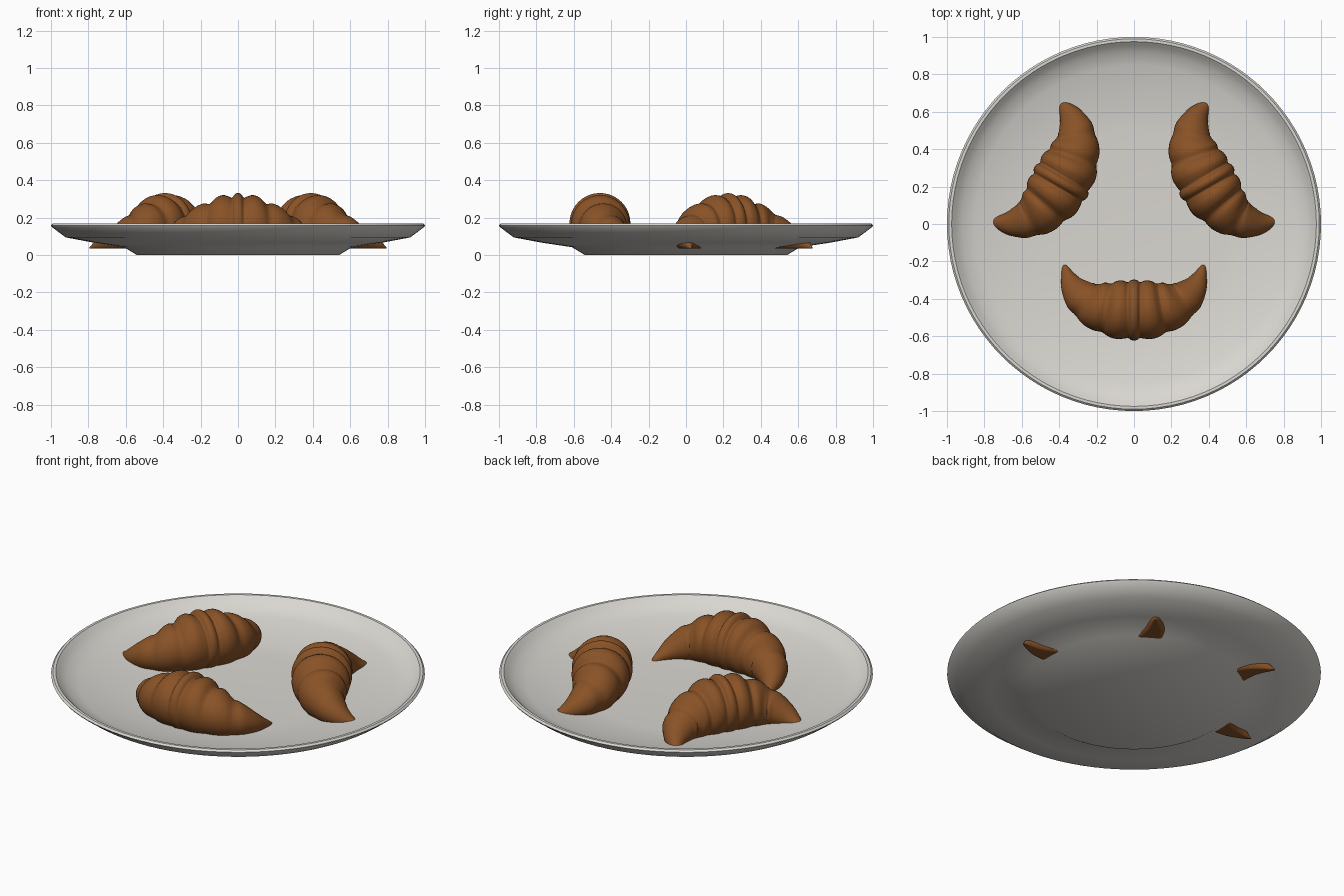
import bpy, bmesh, math
from mathutils import Vector

cube = bpy.data.objects.get("Cube")
if cube:
    bpy.data.objects.remove(cube)


def material(name, color):
    mat = bpy.data.materials.new(name)
    mat.use_nodes = True
    mat.diffuse_color = (*color, 1)
    bsdf = next(n for n in mat.node_tree.nodes if n.type == 'BSDF_PRINCIPLED')
    bsdf.inputs["Base Color"].default_value = (*color, 1)
    return mat


china = material("warm white china", (0.70, 0.68, 0.64))
pastry = material("baked brown", (0.25, 0.085, 0.02))


def loft(name, rings, mat, angle):
    """Skin closed rings; a ring with one point becomes a pole."""
    bm = bmesh.new()
    loops = [[bm.verts.new(p) for p in ring] for ring in rings]
    for a, b in zip(loops, loops[1:]):
        n = max(len(a), len(b))
        for i in range(n):
            j = (i + 1) % n
            quad = [a[i % len(a)], a[j % len(a)], b[j % len(b)], b[i % len(b)]]
            bm.faces.new(list(dict.fromkeys(quad)))
    bmesh.ops.recalc_face_normals(bm, faces=bm.faces)
    mesh = bpy.data.meshes.new(name)
    bm.to_mesh(mesh)
    bm.free()
    mesh.materials.append(mat)
    obj = bpy.data.objects.new(name, mesh)
    bpy.context.collection.objects.link(obj)
    bpy.ops.object.select_all(action='DESELECT')
    obj.select_set(True)
    bpy.context.view_layer.objects.active = obj
    bpy.ops.object.shade_smooth_by_angle(angle=math.radians(angle))
    return obj


# Plate: a turned profile of radius and height, from underside to inner floor
SIDES = 96
profile = [(0, 0), (0.54, 0), (0.61, 0.042), (0.77, 0.066), (0.92, 0.094),
           (0.96, 0.123), (0.995, 0.15), (1, 0.158), (0.99, 0.168), (0.975, 0.168),
           (0.955, 0.15), (0.92, 0.122), (0.85, 0.1), (0.72, 0.075),
           (0.6, 0.057), (0.5, 0.05), (0, 0.05)]
plate_rings = []
for r, z in profile:
    n = SIDES if r else 1
    plate_rings.append([(r * math.cos(math.tau * i / n), r * math.sin(math.tau * i / n), z)
                        for i in range(n)])
loft("plate", plate_rings, china, 40)

# Croissant half spine: position along, position across, body radius
half = [(0, 0, .163), (.018, 0, .159), (.032, 0, .149), (.05, 0, .153), (.08, .002, .157),
        (.115, .006, .15), (.14, .01, .135), (.155, .013, .131), (.185, .02, .132),
        (.22, .033, .122), (.25, .05, .104), (.265, .06, .098), (.29, .08, .092),
        (.33, .13, .065), (.355, .185, .036), (.368, .225, .018), (.375, .25, .003)]
spine = [Vector((-x, y, r)) for x, y, r in reversed(half[1:])] + [Vector(p) for p in half]


def smooth_path(pts, steps):
    """Catmull-Rom spline through the points."""
    out = []
    ext = [pts[0] * 2 - pts[1]] + pts + [pts[-1] * 2 - pts[-2]]
    for a, b, c, d in zip(ext, ext[1:], ext[2:], ext[3:]):
        for k in range(steps):
            t = k / steps
            out.append((b * 2 + (c - a) * t + (a * 2 - b * 5 + c * 4 - d) * t * t
                        + (b * 3 - a - c * 3 + d) * t ** 3) / 2)
    return out + [pts[-1]]


BASE = 0.035
path = smooth_path(spine, 3)


def croissant(name, center, turn):
    rings = []
    for i, p in enumerate(path):
        tangent = path[min(i + 1, len(path) - 1)] - path[max(i - 1, 0)]
        side = Vector((tangent.y, -tangent.x, 0)).normalized()
        r = p.z
        ring = []
        for k in range(40):
            a = math.tau * k / 40
            q = Vector((p.x, p.y, 0)) + side * r * math.cos(a)
            # flattened underside
            q.z = max(0, r * (0.82 + math.sin(a)))
            ring.append(q)
        rings.append(ring)
    tips = [[Vector((p.x, p.y, 0))] for p in (path[0], path[-1])]
    obj = loft(name, [tips[0]] + rings + [tips[1]], pastry, 60)
    obj.location = (*center, BASE)
    obj.rotation_euler.z = math.radians(turn)


croissant("front_croissant", (0, -0.46), 0)
croissant("left_croissant", (0.39, 0.225), -60)
croissant("right_croissant", (-0.39, 0.225), 60)
